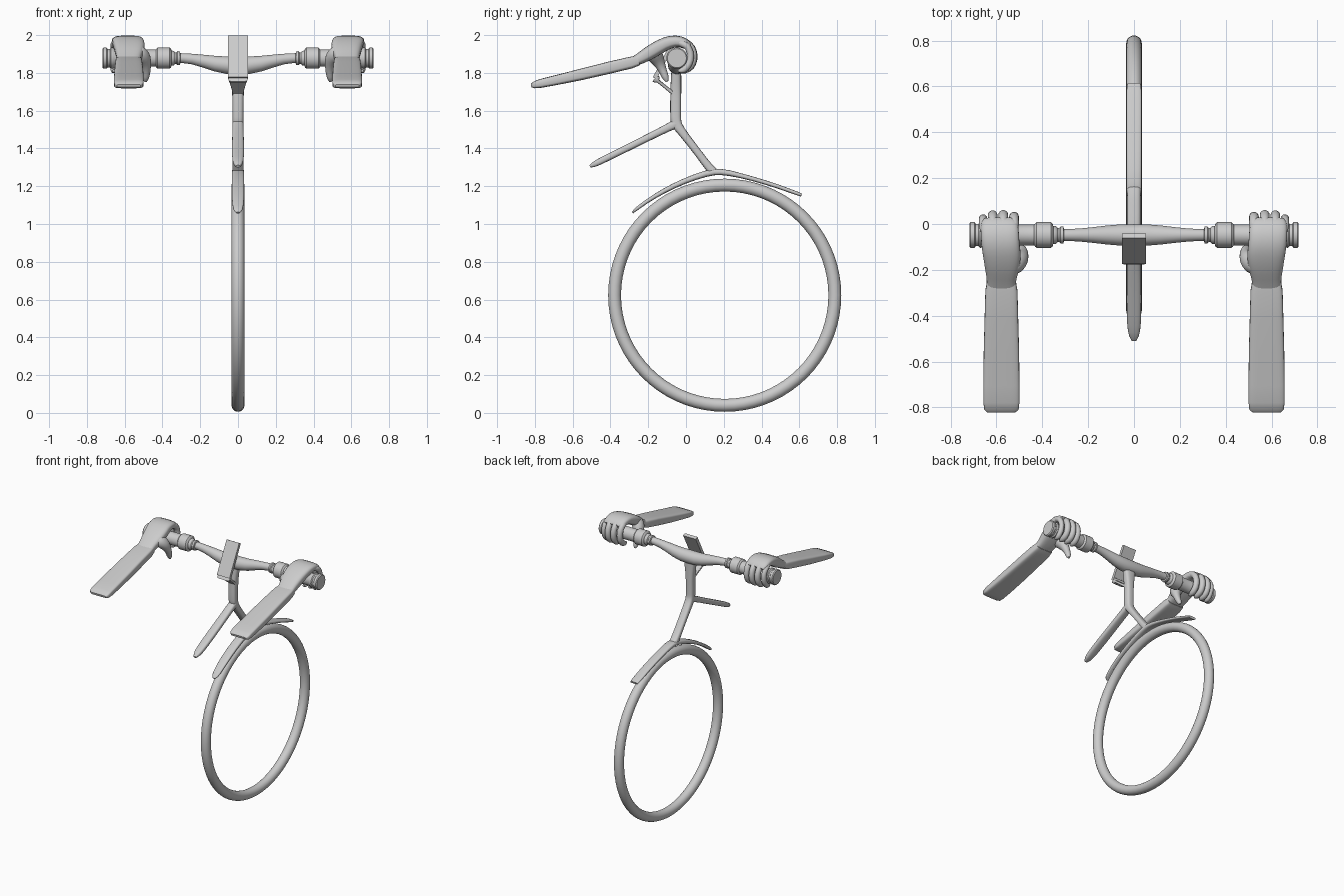
import bpy, bmesh, math
from mathutils import Vector

X, Y = Vector((1, 0, 0)), Vector((0, 1, 0))


def finish(obj, angle=40):
    bpy.ops.object.select_all(action='DESELECT')
    obj.select_set(True)
    bpy.context.view_layer.objects.active = obj
    bpy.ops.object.shade_smooth_by_angle(angle=math.radians(angle))


def loft(name, secs, wide=X, n=2.0, sides=24, smooth=0):
    """Skin sections (x, y, z, half_width, half_thickness) with superellipse rings."""
    for _ in range(smooth):  # corner cutting for softer paths
        out = [secs[0]]
        for a, b in zip(secs, secs[1:]):
            out.append([p * .75 + q * .25 for p, q in zip(a, b)])
            out.append([p * .25 + q * .75 for p, q in zip(a, b)])
        secs = out + [secs[-1]]
    pts = [Vector(s[:3]) for s in secs]
    bm, rings = bmesh.new(), []
    for i, s in enumerate(secs):
        t = (pts[min(i + 1, len(pts) - 1)] - pts[max(i - 1, 0)]).normalized()
        w = (wide - t * wide.dot(t)).normalized()
        u = t.cross(w)
        ring = []
        for k in range(sides):
            a = 2 * math.pi * k / sides
            c, d = math.cos(a), math.sin(a)
            c = math.copysign(abs(c) ** (2 / n), c)
            d = math.copysign(abs(d) ** (2 / n), d)
            ring.append(bm.verts.new(pts[i] + w * c * s[3] + u * d * s[4]))
        rings.append(ring)
    for a, b in zip(rings, rings[1:]):
        for k in range(sides):
            j = (k + 1) % sides
            bm.faces.new((a[k], a[j], b[j], b[k]))
    bm.faces.new(rings[0])
    bm.faces.new(rings[-1])
    bmesh.ops.recalc_face_normals(bm, faces=bm.faces)
    me = bpy.data.meshes.new(name)
    bm.to_mesh(me)
    bm.free()
    obj = bpy.data.objects.new(name, me)
    bpy.context.collection.objects.link(obj)
    finish(obj)
    return obj


def flat(rows):
    """Centre-plane sections from (y, z, half_width, half_thickness)."""
    return [(0, *r) for r in rows]


# Wheel
bpy.ops.mesh.primitive_torus_add(major_radius=.583, minor_radius=.034, major_segments=72,
                                 minor_segments=20, location=(0, .205, .623),
                                 rotation=(0, math.pi / 2, 0))
wheel = bpy.context.object
wheel.name = "wheel"
finish(wheel)

# Stem running from handlebar down to the fender
loft("stem", flat([(-.05, 1.85, .05, .024), (-.052, 1.79, .042, .027), (-.054, 1.7, .03, .029),
                   (-.055, 1.58, .029, .029), (-.052, 1.53, .029, .028), (-.02, 1.485, .029, .022),
                   (.05, 1.395, .029, .02), (.11, 1.315, .029, .021), (.145, 1.275, .03, .024)]),
     n=3, smooth=1)

# Tail paddle behind the stem
loft("tail_paddle", flat([(-.045, 1.535, .029, .026), (-.1, 1.508, .029, .02), (-.3, 1.408, .032, .018),
                          (-.42, 1.349, .031, .018), (-.48, 1.319, .025, .016), (-.508, 1.305, .01, .007)]),
     n=3, smooth=1)

# Curved fender
loft("fender", flat([(-.283, 1.06, .01, .005), (-.265, 1.078, .026, .009), (-.19, 1.132, .032, .011),
                     (-.09, 1.19, .033, .013), (.02, 1.239, .033, .015), (.13, 1.274, .033, .017),
                     (.2, 1.276, .033, .016), (.32, 1.249, .033, .012), (.46, 1.208, .033, .011),
                     (.58, 1.165, .033, .01), (.612, 1.153, .029, .008)]), n=3, smooth=1)

# Handlebar with stepped grips: x, centre z, radius
half = [(0, 1.84, .047), (.06, 1.841, .046), (.12, 1.849, .041), (.18, 1.862, .034), (.24, 1.873, .028),
        (.29, 1.878, .026), (.305, 1.878, .026), (.308, 1.878, .036), (.32, 1.878, .037),
        (.326, 1.878, .031), (.334, 1.878, .031), (.34, 1.878, .038), (.352, 1.878, .04),
        (.355, 1.878, .05), (.362, 1.878, .056), (.425, 1.878, .056), (.432, 1.878, .05),
        (.435, 1.878, .045), (.648, 1.878, .045), (.66, 1.878, .055), (.672, 1.878, .056),
        (.678, 1.878, .049), (.69, 1.878, .049), (.696, 1.878, .056), (.712, 1.878, .056),
        (.718, 1.878, .05)]
both = [(-x, z, r) for x, z, r in half[:0:-1]] + half
loft("handlebar", [(x, -.048, z, r, r) for x, z, r in both], wide=Y, sides=32)

# Tilted display panel and its bracket
tilt = math.atan2(.115, .22)
bpy.ops.mesh.primitive_cube_add(size=1, location=(0, -.108, 1.882), rotation=(-tilt, 0, 0))
panel = bpy.context.object
panel.name = "display_panel"
panel.scale = (.104, .022, .248)
loft("panel_bracket", flat([(-.165, 1.772, .05, .021), (-.152, 1.763, .048, .02), (-.148, 1.757, .046, .009),
                            (-.1, 1.718, .034, .009), (-.055, 1.682, .026, .01)]), n=6)

for s, side in ((-1, "left"), (1, "right")):
    # Forearm guard
    loft(side + "_forearm", [(s * x, y, z, w, h) for x, y, z, w, h in [
        (.578, -.252, 1.866, .064, .026), (.578, -.268, 1.861, .066, .028), (.578, -.29, 1.855, .07, .031),
        (.578, -.4, 1.829, .073, .032), (.578, -.55, 1.793, .077, .03), (.578, -.7, 1.759, .079, .026),
        (.578, -.775, 1.743, .079, .023), (.578, -.808, 1.735, .075, .017),
        (.578, -.82, 1.732, .062, .008)]], n=5, sides=32)

    # Back of the hand arching over the grip
    loft(side + "_hand", [(s * x, y, z, w, h) for x, y, z, w, h in [
        (.578, -.272, 1.862, .064, .026), (.578, -.24, 1.878, .064, .031), (.575, -.19, 1.908, .075, .037),
        (.575, -.14, 1.938, .082, .037), (.582, -.09, 1.962, .083, .034), (.585, -.04, 1.968, .083, .03),
        (.587, 0, 1.953, .08, .027), (.587, .018, 1.94, .07, .018)]], n=3.2, sides=32, smooth=1)

    # Thumb hanging beside the grip, with its padded base
    loft(side + "_thumb", [(s * x, y, z, w, h) for x, y, z, w, h in [
        (.55, -.19, 1.918, .03, .03), (.52, -.175, 1.905, .046, .04), (.498, -.155, 1.878, .04, .038),
        (.488, -.138, 1.845, .028, .028), (.485, -.122, 1.81, .021, .022), (.488, -.108, 1.775, .018, .018),
        (.49, -.1, 1.755, .008, .008)]], wide=Y, smooth=1)

    # Four fingers curled around the grip
    for i, (x, k) in enumerate([(.523, -.004), (.57, .004), (.616, .002), (.658, -.012)]):
        r = .021 if i < 3 else .018
        base = s * (.585 + (x - .585) * .8)
        loft(f"{side}_finger_{i + 1}", [
            (base, -.05, 1.968, r, r), (s * x, -.01, 1.962 + k, r, r), (s * x, .022 + k, 1.938, r, r),
            (s * x, .037 + k, 1.9, r, r), (s * x, .034 + k, 1.86, r, r), (s * x, .015 + k, 1.828, r, r),
            (s * x, -.018, 1.812, r * .9, r * .9), (s * x, -.042, 1.811, r * .4, r * .4)],
            sides=16, smooth=1)
